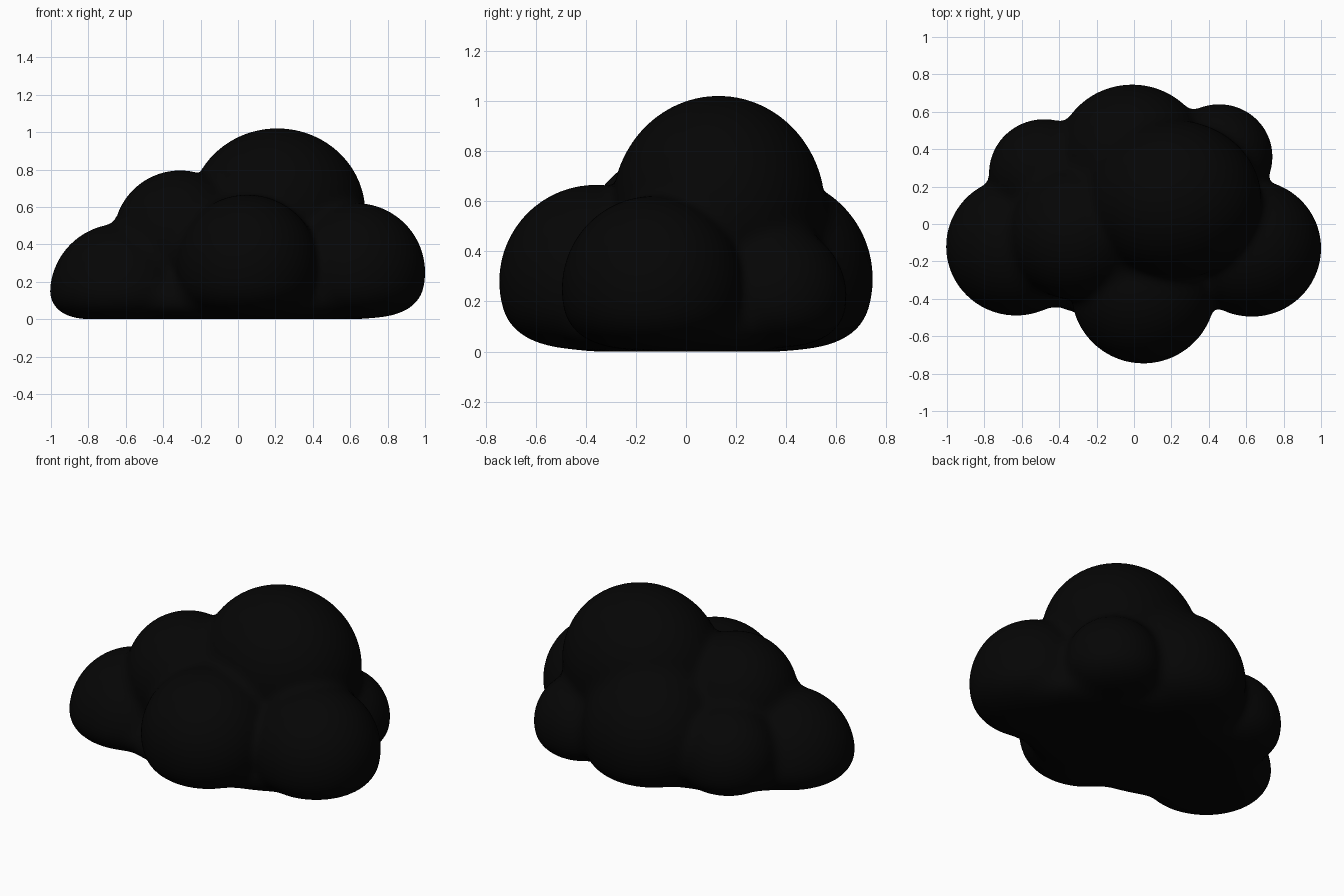
import bpy, bmesh
from mathutils import Vector, Matrix

if "Cube" in bpy.data.objects:
    bpy.data.objects.remove(bpy.data.objects["Cube"])

# puffs of the cloud: centre x, y, z, then radii x, y, z
PUFFS = [
    (0.21, 0.13, 0.57, 0.47, 0.425, 0.45),      # crown
    (-0.31, -0.05, 0.44, 0.355, 0.355, 0.355),  # upper left
    (-0.63, -0.12, 0.135, 0.375, 0.37, 0.375),  # left
    (0.63, -0.13, 0.25, 0.37, 0.365, 0.37),     # right
    (0.05, -0.36, 0.28, 0.385, 0.385, 0.385),   # front
    (-0.01, 0.34, 0.29, 0.41, 0.405, 0.41),     # back
    (0.455, 0.36, 0.22, 0.285, 0.28, 0.285),    # back right
    (-0.48, 0.27, 0.23, 0.295, 0.29, 0.295),    # back left
    (0.0, 0.0, 0.05, 0.82, 0.53, 0.30),         # low body joining the puffs
    (0.0, 0.0, 0.3, 0.42, 0.42, 0.42),          # core
]
BALLS = [(Vector(p[:3]), p[3:]) for p in PUFFS]
CREASE, FLOOR = 0.06, 0.17        # softness of creases and of the bottom edge


def soft_min(a, b, k):
    h = max(k - abs(a - b), 0.0)
    return min(a, b) - h * h / (4 * k)


def ellipsoid(p, c, r):
    q = p - c
    s = Vector((q.x / r[0], q.y / r[1], q.z / r[2]))
    t = Vector((s.x / r[0], s.y / r[1], s.z / r[2]))
    k = s.length
    return k * (k - 1) / max(t.length, 1e-6)


def distance(p):
    d = 9.0
    for c, r in BALLS:
        d = soft_min(d, ellipsoid(p, c, r), CREASE)
    return -soft_min(-d, p.z, FLOOR)


def project(p, steps):
    e = 0.002
    for _ in range(steps):
        d = distance(p)
        if abs(d) < 0.0005:
            break
        g = Vector([(distance(p + Vector(a)) - d) / e
                    for a in ((e, 0, 0), (0, e, 0), (0, 0, e))])
        p = p - g * (d / max(g.length_squared, 0.3))
    return p


# overlapping balls
bm = bmesh.new()
for c, r in BALLS:
    bmesh.ops.create_icosphere(bm, subdivisions=4, radius=1,
                               matrix=Matrix.Translation(c) @ Matrix.Diagonal((*r, 1)))
mesh = bpy.data.meshes.new("cloud")
bm.to_mesh(mesh)
bm.free()
cloud = bpy.data.objects.new("cloud", mesh)
bpy.context.collection.objects.link(cloud)
bpy.context.view_layer.objects.active = cloud
cloud.select_set(True)

# fuse into one skin
fuse = cloud.modifiers.new("fuse", 'REMESH')
fuse.mode = 'VOXEL'
fuse.voxel_size = 0.027
bpy.ops.object.modifier_apply(modifier="fuse")

# settle the skin on the softly blended surface, flat at the floor
bm = bmesh.new()
bm.from_mesh(cloud.data)
for v in bm.verts:
    v.co.z = max(v.co.z, 0.0)
    v.co = project(v.co, 3)
for _ in range(3):
    bmesh.ops.smooth_vert(bm, verts=bm.verts, factor=0.5,
                          use_axis_x=True, use_axis_y=True, use_axis_z=True)
for v in bm.verts:
    v.co = project(v.co, 3)
    v.co.z = max(v.co.z, 0.0)
for f in bm.faces:
    f.smooth = True
bm.to_mesh(cloud.data)
bm.free()

black = bpy.data.materials.new("soft black")
black.diffuse_color = (0.0016, 0.0016, 0.0016, 1)
black.use_nodes = True
black.node_tree.nodes["Principled BSDF"].inputs["Base Color"].default_value = black.diffuse_color
cloud.data.materials.clear()
cloud.data.materials.append(black)
